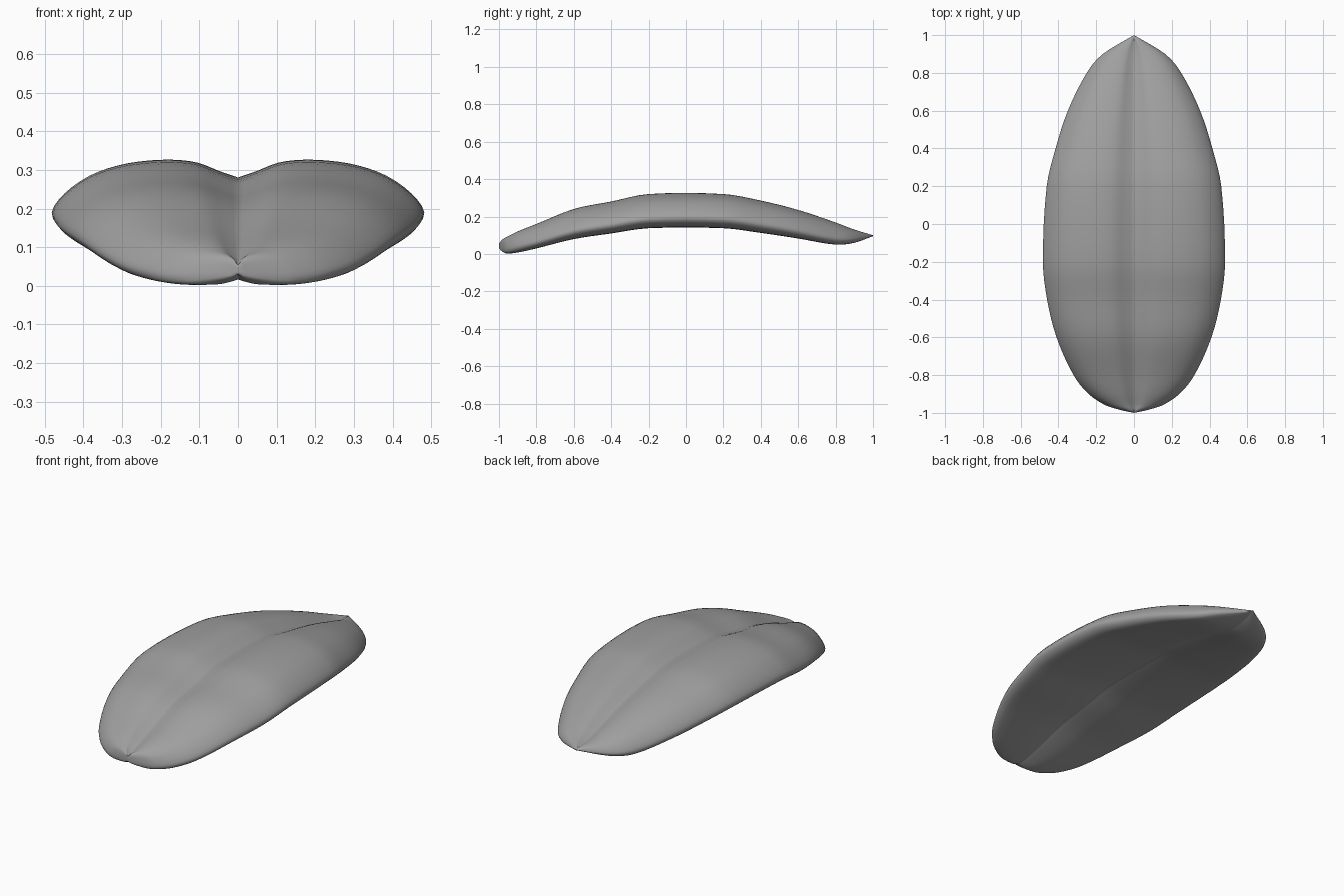
import bpy
import bmesh

cube = bpy.data.objects.get("Cube")
if cube:
    bpy.data.objects.remove(cube, do_unlink=True)

# Stations along the leaf: y, half width, underside height, top height
STATIONS = [
    (-1.0, 0.0, 0.03, 0.055), (-0.985, 0.07, 0.015, 0.075),
    (-0.96, 0.15, 0.003, 0.09), (-0.9, 0.24, 0.008, 0.12),
    (-0.8, 0.32, 0.03, 0.16), (-0.6, 0.41, 0.08, 0.24),
    (-0.4, 0.46, 0.11, 0.28), (-0.2, 0.482, 0.138, 0.32),
    (0.2, 0.462, 0.138, 0.32), (0.4, 0.415, 0.113, 0.285),
    (0.6, 0.35, 0.083, 0.235), (0.8, 0.25, 0.05, 0.168),
    (0.9, 0.165, 0.06, 0.13), (1.0, 0.0, 0.095, 0.1),
]
# Half cross-section from top groove over the rim to bottom groove
SECTION = [
    (0, 0.75), (0.1, 0.84), (0.22, 0.96), (0.35, 1.0), (0.5, 0.985),
    (0.65, 0.92), (0.8, 0.78), (0.93, 0.54), (1.0, 0.28), (0.95, 0.1),
    (0.85, 0.03), (0.7, 0), (0.5, 0), (0.3, 0.02), (0.1, 0.1), (0, 0.16),
]


def slope(points, i, k, u):
    a, b = max(i - 1, 0), min(i + 1, len(points) - 1)
    return (points[b][k] - points[a][k]) / (u[b] - u[a])


def smooth_path(points, u, steps):
    """Hermite curve through the points, u being the parameter at each."""
    out = []
    for i in range(len(points) - 1):
        h = u[i + 1] - u[i]
        for j in range(steps):
            t = j / steps
            row = []
            for k in range(len(points[0])):
                p, q = points[i][k], points[i + 1][k]
                m, n = slope(points, i, k, u) * h, slope(points, i + 1, k, u) * h
                row.append((2*t**3 - 3*t**2 + 1) * p + (t**3 - 2*t**2 + t) * m
                           + (3*t**2 - 2*t**3) * q + (t**3 - t**2) * n)
            out.append(row)
    return out + [list(points[-1])]


rows = smooth_path(STATIONS, [s[0] for s in STATIONS], 4)
half = smooth_path(SECTION, list(range(len(SECTION))), 3)
ring = half + [(-s, t) for s, t in reversed(half[1:-1])]

# Loft the sections into a closed skin
bm = bmesh.new()
loops = [[bm.verts.new((s * max(w, 0), y, low + t * (high - low))) for s, t in ring]
         for y, w, low, high in rows]
n = len(ring)
for a, b in zip(loops, loops[1:]):
    for i in range(n):
        bm.faces.new((a[i], a[(i + 1) % n], b[(i + 1) % n], b[i]))
bmesh.ops.remove_doubles(bm, verts=bm.verts, dist=0.0003)
bmesh.ops.recalc_face_normals(bm, faces=bm.faces)

mesh = bpy.data.meshes.new("leaf_blade")
bm.to_mesh(mesh)
bm.free()
leaf = bpy.data.objects.new("leaf_blade", mesh)
bpy.context.collection.objects.link(leaf)

# Plain grey colour
GREY = (0.35, 0.35, 0.35, 1)
mat = bpy.data.materials.new("grey")
mat.use_nodes = True
mat.diffuse_color = GREY
mat.node_tree.nodes["Principled BSDF"].inputs["Base Color"].default_value = GREY
mesh.materials.append(mat)

bpy.context.view_layer.objects.active = leaf
leaf.select_set(True)
bpy.ops.object.shade_smooth()
